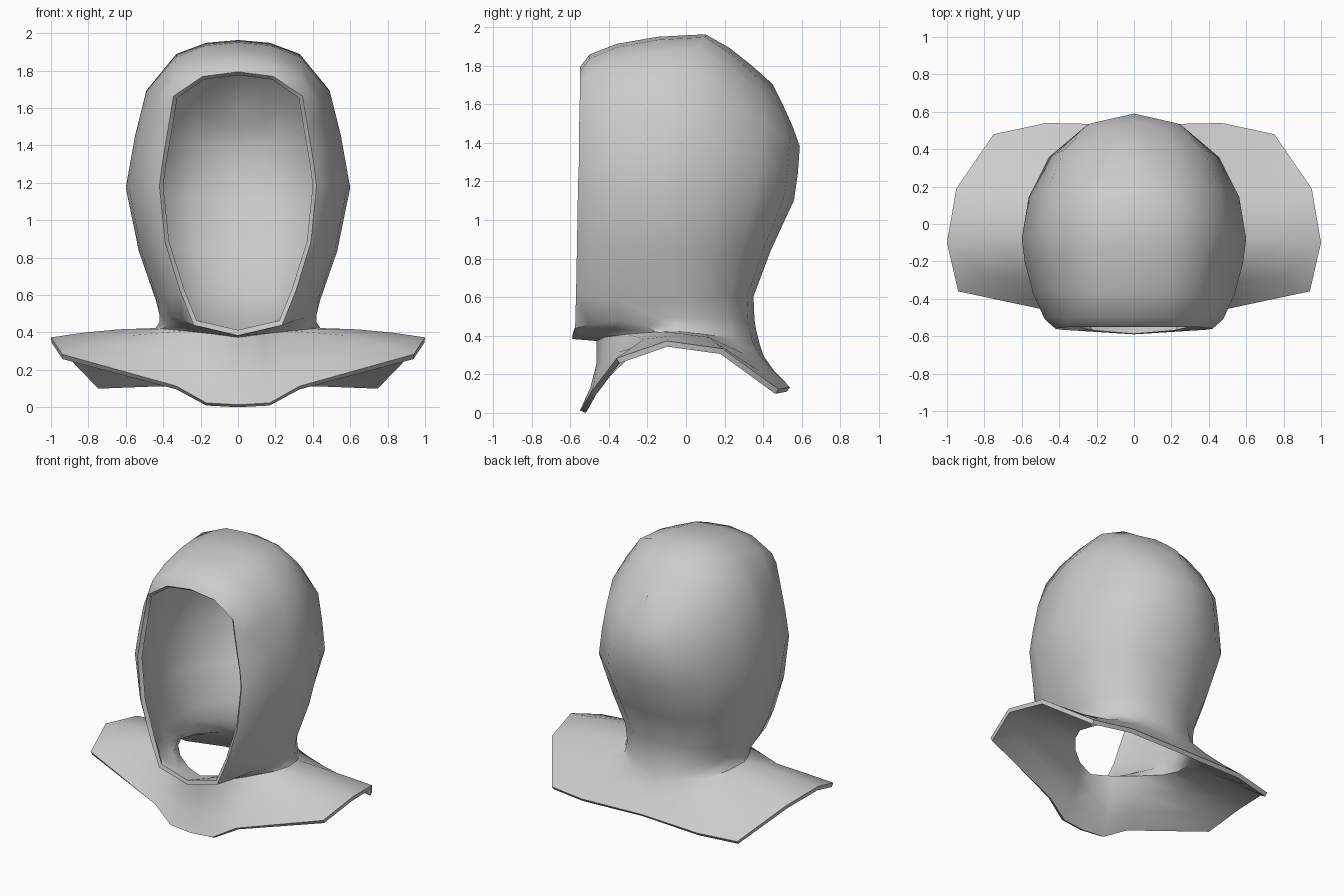
import bpy
import bmesh
from math import sin, cos, pi
from mathutils import Vector

# Remove the default cube only
default = bpy.data.objects.get("Cube")
if default:
    bpy.data.objects.remove(default, do_unlink=True)

STEPS = 4            # columns from front edge to side, and from side to back
THICKNESS = 0.03

# Cloth colour
cloth = bpy.data.materials.new("grey_cloth")
cloth.use_nodes = True
grey = (0.6, 0.6, 0.6, 1)
cloth.diffuse_color = grey
cloth.node_tree.nodes["Principled BSDF"].inputs["Base Color"].default_value = grey


def wrap_row(front, side, back, pinch=1.4):
    """Points from the front edge, round the widest side point, to the back centre."""
    front, side, back = Vector(front), Vector(side), Vector((0, *back))
    points = []
    for step in range(STEPS):
        angle = step / STEPS * pi / 2
        rise, turn = sin(angle), cos(angle)
        points.append(Vector((front.x + (side.x - front.x) * rise ** 1.2,
                              side.y + (front.y - side.y) * turn ** pinch,
                              front.z + (side.z - front.z) * rise)))
    for step in range(STEPS + 1):
        angle = step / STEPS * pi / 2
        rise, turn = sin(angle), max(cos(angle), 0)
        points.append(Vector((side.x * turn ** 0.8 if step < STEPS else 0,
                              side.y + (back.y - side.y) * rise ** 1.1,
                              side.z + (back.z - side.z) * rise ** 1.4)))
    return points


# Hood rows from crown line to neck: face edge, widest side point, back centre, pinch
hood_rows = [
    ((0, -.55, 1.79), (0, .1, 1.96), (.45, 1.7), 1),
    ((.19, -.55, 1.765), (.17, .1, 1.945), (.5, 1.6), 1),
    ((.345, -.55, 1.66), (.33, .06, 1.885), (.55, 1.49), 1),
    ((.38, -.555, 1.45), (.49, -.02, 1.69), (.59, 1.38)),
    ((.405, -.555, 1.3), (.55, -.06, 1.45), (.58, 1.24)),
    ((.42, -.56, 1.18), (.6, -.08, 1.17), (.56, 1.1)),
    ((.39, -.565, .88), (.53, -.06, .83), (.44, .84)),
    ((.31, -.57, .62), (.44, -.05, .57), (.35, .6)),
    ((.235, -.575, .435), (.42, -.05, .49), (.355, .48), 1.8),
    ((0, -.59, .38), (.42, -.05, .45), (.365, .42), 1.4),
    ((0, -.465, .37), (.44, -.05, .42), (.38, .36), 1.4),
]
grid = [wrap_row(*row) for row in hood_rows]

# Shoulder cape: hem outline from front centre to back centre
hem = [Vector(p) for p in (
    (0, -.55, .01), (.17, -.54, .02), (.33, -.49, .11),
    (.94, -.36, .28), (1, -.1, .37), (.95, .19, .33),
    (.75, .48, .12), (.47, .54, .13), (0, .53, .14))]
neck = grid[-1]
for blend in (0.35, 0.7):
    bend = sin(blend * pi)
    row = []
    for j, (a, b) in enumerate(zip(neck, hem)):
        inward = 0.035 * cos(j / STEPS * pi / 2)
        row.append(a.lerp(b, blend) + Vector((0, inward, 0.012)) * bend)
    grid.append(row)
grid.append(hem)

# Join the rows into one half shell
bm = bmesh.new()
rows = [[bm.verts.new(p) for p in row] for row in grid]
for upper, lower in zip(rows, rows[1:]):
    for j in range(len(upper) - 1):
        bm.faces.new((upper[j], lower[j], lower[j + 1], upper[j + 1]))
mesh = bpy.data.meshes.new("hooded_cowl")
bm.to_mesh(mesh)
bm.free()
mesh.materials.append(cloth)
cowl = bpy.data.objects.new("hooded_cowl", mesh)
bpy.context.collection.objects.link(cowl)

# Mirror the half and give the cloth its thickness
mirror = cowl.modifiers.new("mirror", 'MIRROR')
mirror.use_clip = True
mirror.merge_threshold = 0.002
shell = cowl.modifiers.new("thickness", 'SOLIDIFY')
shell.thickness = THICKNESS
shell.offset = -1

bpy.ops.object.select_all(action='DESELECT')
cowl.select_set(True)
bpy.context.view_layer.objects.active = cowl
for name in ("mirror", "thickness"):
    bpy.ops.object.modifier_apply(modifier=name)

# Rest on the ground, then smooth the cloth but keep its cut edges sharp
lowest = min(v.co.z for v in cowl.data.vertices)
for v in cowl.data.vertices:
    v.co.z -= lowest
bpy.ops.object.shade_smooth_by_angle(angle=0.8)
